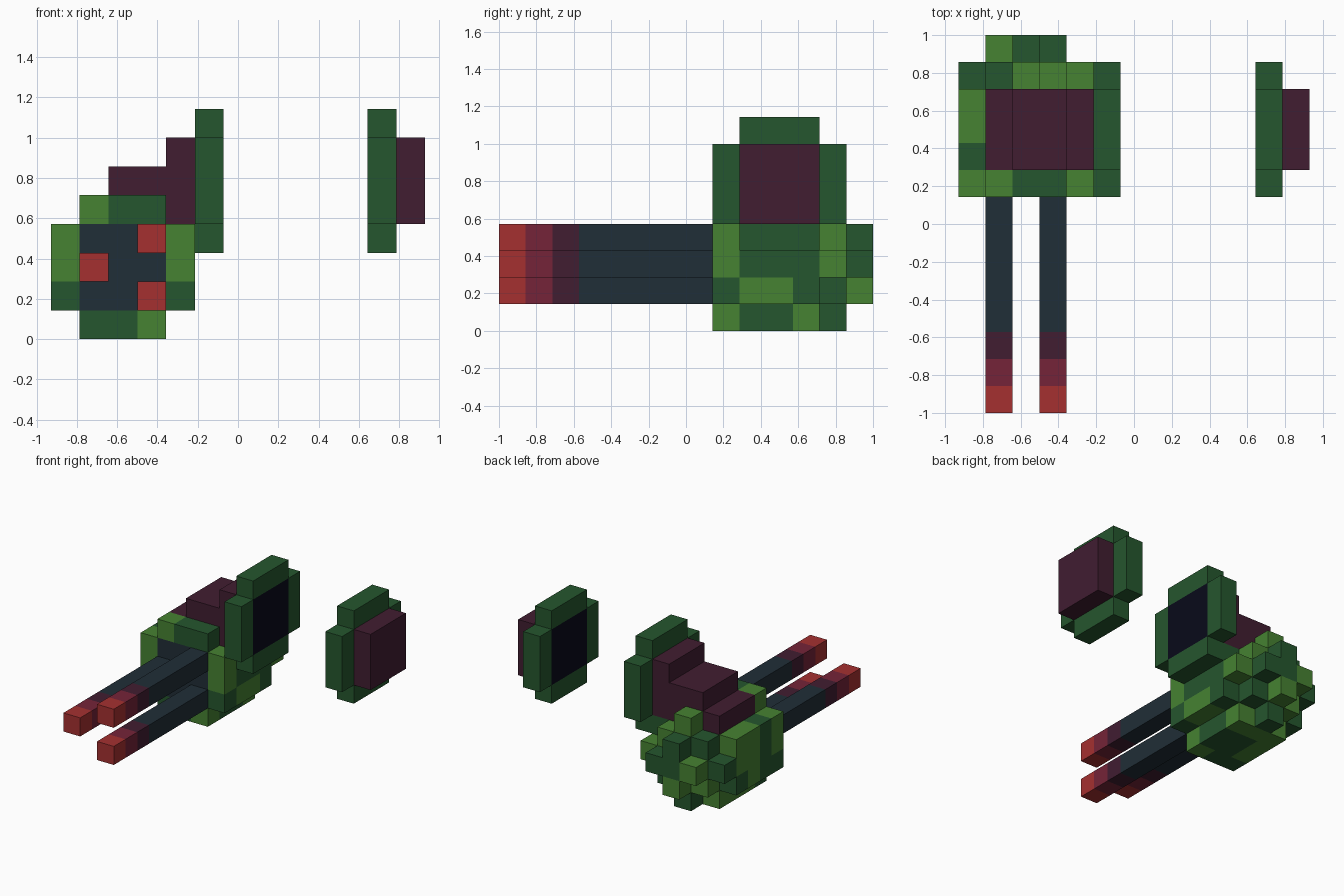
import bpy, bmesh
from itertools import product
from mathutils import Vector

if "Cube" in bpy.data.objects:
    bpy.data.objects.remove(bpy.data.objects["Cube"])

U = 1 / 7                                # size of one block
ORIGIN = Vector((-6.5 * U, -1.0, 0.0))   # corner of block (0, 0, 0)


def material(name, rgb):
    lin = [(c / 255 / 12.92) if c <= 10 else ((c / 255 + 0.055) / 1.055) ** 2.4 for c in rgb]
    m = bpy.data.materials.new(name)
    m.diffuse_color = (*lin, 1)
    m.use_nodes = True
    m.node_tree.nodes["Principled BSDF"].inputs["Base Color"].default_value = m.diffuse_color
    return m


MATS = {
    "light": material("light green", (70, 130, 50)),
    "dark": material("dark green", (37, 86, 46)),
    "purple": material("dark purple", (65, 29, 49)),
    "slate": material("slate", (32, 46, 55)),
    "wine": material("wine red", (117, 36, 56)),
    "red": material("red", (165, 48, 48)),
    "navy": material("black navy", (9, 10, 26)),
}
KEYS = list(MATS)
parts = {}

# Housing: a purple staircase rising towards the dish
parts["housing"] = {(i, j, k): "purple"
                    for i, top in ((1, 5), (2, 6), (3, 6), (4, 7))
                    for j in range(9, 12) for k in range(4, top)}

# Pod: rounded body, narrowing at the back, with light green patches ("ik" per slice)
LIGHT = {8: "02 03 14 30 42 43", 9: "10 41", 10: "01 02 03 10 41",
         11: "02 03 10 20 30", 12: "24 33 42 11", 13: "21 12"}
reach = {12: 2, 13: 1}
pod = {}
for i, j, k in product(range(5), range(8, 14), range(5)):
    di, dk = abs(i - 2), abs(k - 2)
    if di + dk <= reach.get(j, 3) and (i, j, k) not in parts["housing"]:
        if j == 8 and di < 2 and dk < 2:
            pod[i, j, k] = "slate"       # front socket plate
        else:
            pod[i, j, k] = "light" if f"{i}{k}" in LIGHT[j].split() else "dark"
parts["pod_body"] = pod

# Three prongs with banded tips
BANDS = ["red", "wine", "purple"] + ["slate"] * 5
for name, i, k in (("left", 1, 2), ("upper", 3, 3), ("lower", 3, 1)):
    parts[f"{name}_prong"] = {(i, j, k): c for j, c in enumerate(BANDS)}


# Dishes: 5 x 5 discs without corners, dark in the middle
def dish(i):
    cells = {}
    for j, k in product(range(8, 13), range(3, 8)):
        dj, dk = abs(j - 10), abs(k - 5)
        if dj + dk < 4:
            cells[i, j, k] = "navy" if max(dj, dk) < 2 else "dark"
    return cells


parts["left_dish"] = dish(5)
parts["right_dish"] = dish(11)
parts["right_dish_back"] = {(12, j, k): "purple" for j in range(9, 12) for k in range(4, 7)}

filled = set().union(*parts.values())


# Turn each part's blocks into a mesh of its outer faces, merging flat areas
def build(name, cells):
    bm = bmesh.new()
    for cell, colour in cells.items():
        for axis, side in product(range(3), (0, 1)):
            step = [0, 0, 0]
            step[axis] = 2 * side - 1
            if tuple(c + s for c, s in zip(cell, step)) in filled:
                continue
            a, b = (axis + 1) % 3, (axis + 2) % 3
            corners = []
            for p, q in ((0, 0), (1, 0), (1, 1), (0, 1)):
                v = Vector(cell)
                v[axis] += side
                v[a] += p
                v[b] += q
                corners.append(bm.verts.new(ORIGIN + v * U))
            f = bm.faces.new(corners if side else corners[::-1])
            f.material_index = KEYS.index(colour)
    bmesh.ops.remove_doubles(bm, verts=bm.verts, dist=1e-4)
    bmesh.ops.dissolve_limit(bm, angle_limit=0.01, verts=bm.verts, edges=bm.edges,
                             delimit={'MATERIAL'})
    mesh = bpy.data.meshes.new(name)
    bm.to_mesh(mesh)
    bm.free()
    for m in MATS.values():
        mesh.materials.append(m)
    bpy.context.collection.objects.link(bpy.data.objects.new(name, mesh))


for name, cells in parts.items():
    build(name, cells)
